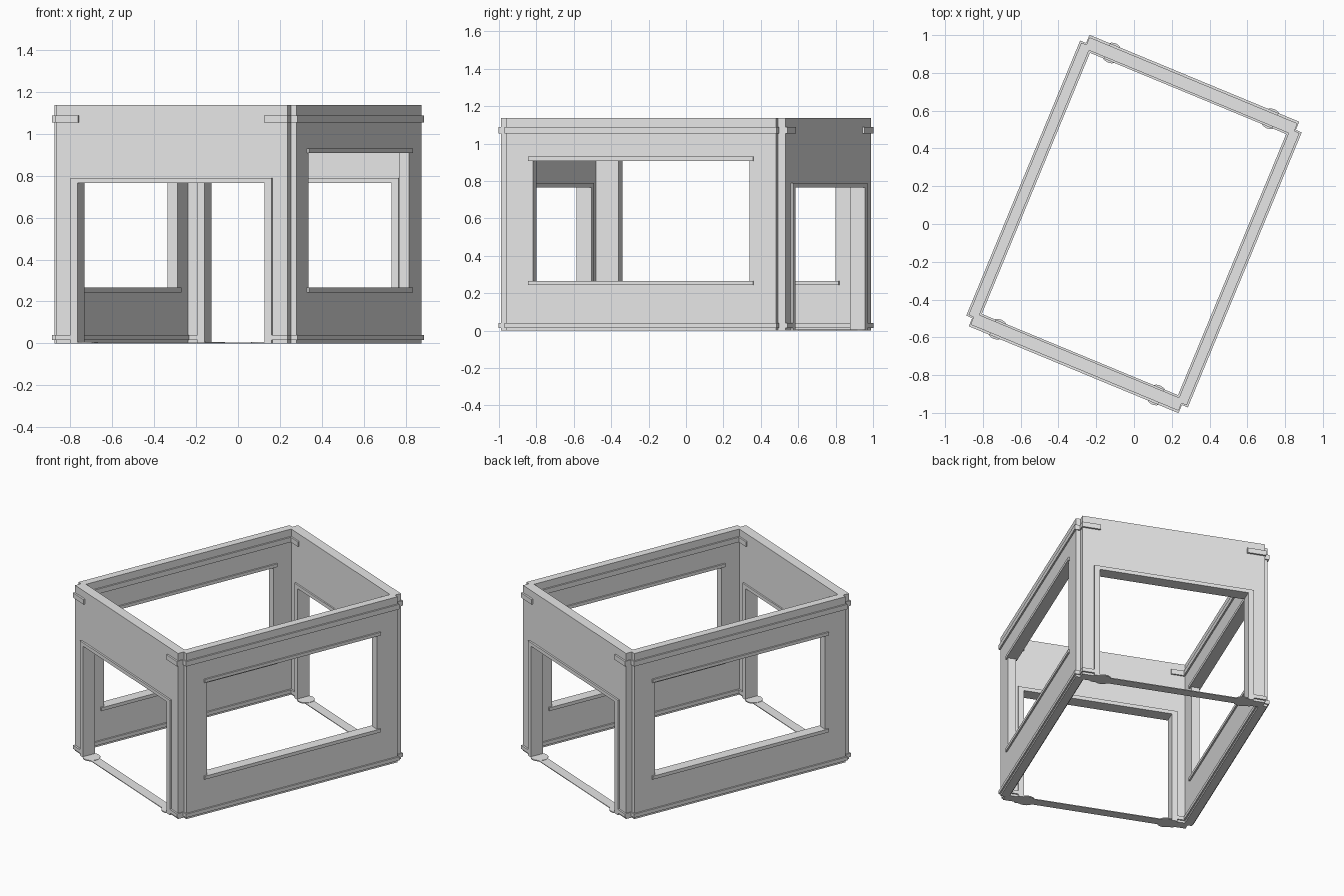
import bpy, bmesh, math
from mathutils import Matrix

if "Cube" in bpy.data.objects:
    bpy.data.objects.remove(bpy.data.objects["Cube"])

ROT = Matrix.Rotation(math.radians(-22.5), 4, 'Z')
GREY = bpy.data.materials.new("plain grey")
GREY.diffuse_color = (0.8, 0.8, 0.8, 1)
GREY.use_nodes = True
GREY.node_tree.nodes["Principled BSDF"].inputs["Base Color"].default_value = GREY.diffuse_color


def finish(name, bm):
    bmesh.ops.recalc_face_normals(bm, faces=bm.faces)
    me = bpy.data.meshes.new(name)
    bm.to_mesh(me)
    bm.free()
    me.materials.append(GREY)
    ob = bpy.data.objects.new(name, me)
    ob.matrix_world = ROT
    bpy.context.collection.objects.link(ob)
    return ob


def prism(name, pts, place):
    """Extrude an outline between two depths; place(a, b, side) gives a 3D point."""
    bm = bmesh.new()
    caps = [[bm.verts.new(place(a, b, s)) for a, b in pts] for s in (0, 1)]
    for c in caps:
        bm.faces.new(c)
    n = len(pts)
    for i in range(n):
        j = (i + 1) % n
        bm.faces.new((caps[0][i], caps[0][j], caps[1][j], caps[1][i]))
    return finish(name, bm)


def box(name, x0, x1, y0, y1, z0, z1):
    pts = [(x0, y0), (x1, y0), (x1, y1), (x0, y1)]
    return prism(name, pts, lambda a, b, s: (a, b, (z0, z1)[s]))


def window_wall(name, side, x0, x1, outer, inner):
    """Wall with a rectangular hole; outer and inner are (y, z0, z1)."""
    bm = bmesh.new()
    loops = []
    for x in (x0, x1):
        for h, z0, z1 in (outer, inner):
            loops.append([bm.verts.new((side * x, y, z)) for y, z in
                          ((-h, z0), (h, z0), (h, z1), (-h, z1))])
    for p, q in ((0, 1), (2, 3), (0, 2), (1, 3)):
        for i in range(4):
            j = (i + 1) % 4
            bm.faces.new((loops[p][i], loops[p][j], loops[q][j], loops[q][i]))
    return finish(name, bm)


TOP = 1.138
XI, XO = 0.572, 0.625      # long wall faces
YI, YO = 0.758, 0.823      # short wall faces
XT0, XT1 = 0.562, 0.635    # long wall trim faces
YT0, YT1 = 0.748, 0.835    # short wall trim faces

# long walls with windows, sills and full-length mouldings
for s, tag in ((-1, "left"), (1, "right")):
    window_wall(tag + "_wall", s, XI, XO, (0.78, 0, TOP), (0.627, 0.255, 0.92))
    xa, xb = sorted((s * XT0, s * XT1))
    for part, h, z0, z1 in (("window_sill", 0.65, 0.243, 0.266),
                            ("window_lintel", 0.65, 0.908, 0.93),
                            ("top_moulding", 0.788, 1.054, 1.088),
                            ("base_moulding", 0.788, 0.015, 0.04)):
        box(f"{tag}_{part}", xa, xb, -h, h, z0, z1)


def arch(w0, h0, w1, h1):
    return [(-w0, 0), (-w0, h0), (w0, h0), (w0, 0),
            (w1, 0), (w1, h1), (-w1, h1), (-w1, 0)]


# short walls with doorways
for s, tag in ((-1, "front"), (1, "back")):
    prism(tag + "_wall", arch(0.495, 0.775, 0.596, TOP),
          lambda a, b, k: (a, s * (YI, YO)[k], b))
    prism(tag + "_door_frame", arch(0.484, 0.765, 0.52, 0.79),
          lambda a, b, k: (a, s * (YT0, YT1)[k], b))
    ya, yb = sorted((s * YI, s * YO))
    box(tag + "_threshold", -0.49, 0.49, ya, yb, 0, 0.005)
    ya, yb = sorted((s * YT0, s * YT1))
    for e, end in ((-1, "left"), (1, "right")):
        # short moulding stubs beside the doorway
        for part, xin, z0, z1 in (("top_stub", 0.48, 1.054, 1.088),
                                  ("base_stub", 0.515, 0.015, 0.04)):
            x0, x1 = sorted((e * xin, e * 0.601))
            box(f"{tag}_{end}_{part}", x0, x1, ya, yb, z0, z1)
        # thin round plate at the foot of each jamb
        ring = [(e * 0.455 + 0.055 * math.cos(i * math.pi / 8),
                 s * 0.7915 + 0.055 * math.sin(i * math.pi / 8)) for i in range(16)]
        prism(f"{tag}_{end}_floor_plate", ring, lambda a, b, k: (a, b, 0.007 * k))
